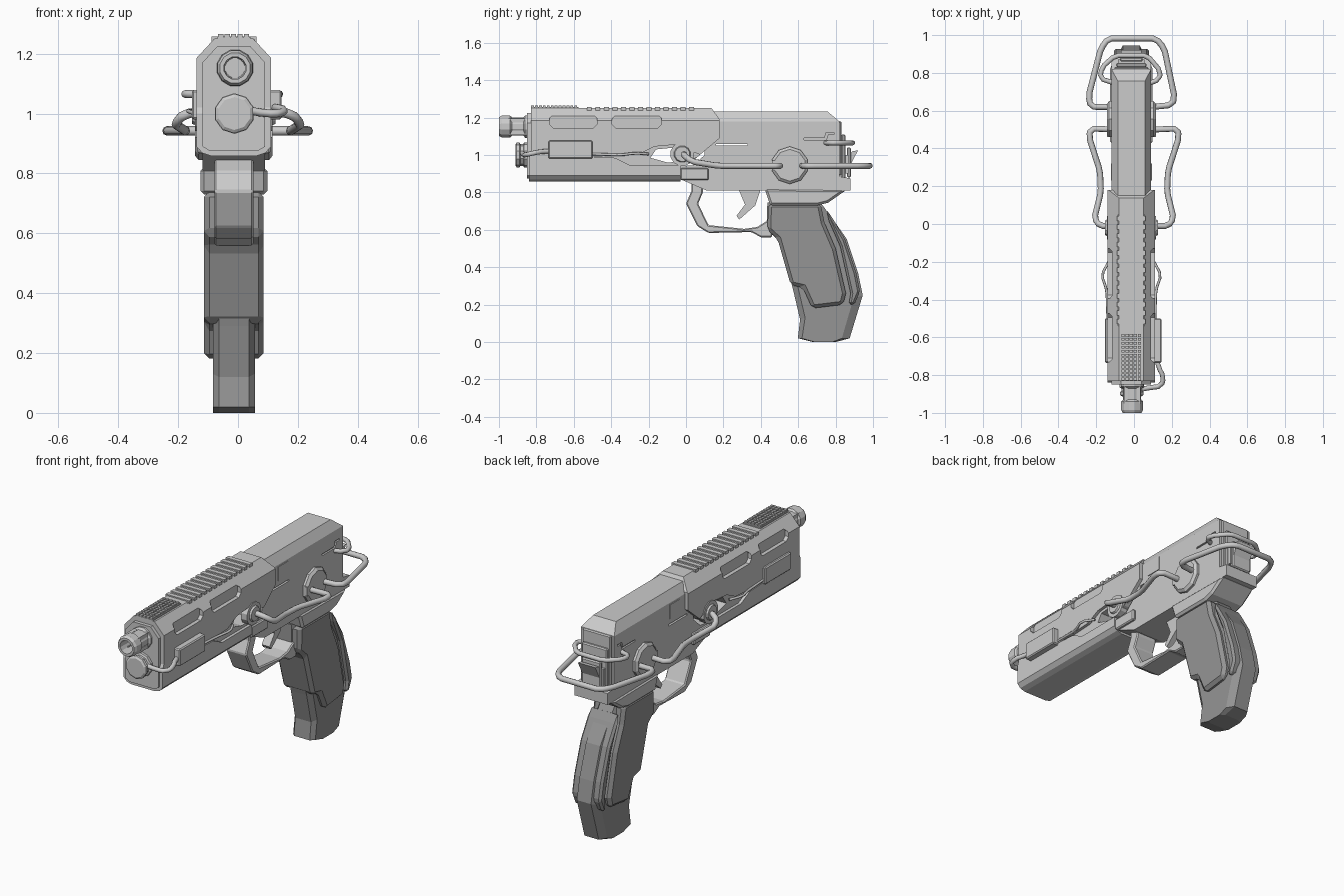
import bpy, bmesh, math
from mathutils import Vector

if "Cube" in bpy.data.objects:
    bpy.data.objects.remove(bpy.data.objects["Cube"])

C = -0.014  # centre plane of the body
dark = bpy.data.materials.new("dark_grip")
dark.diffuse_color = (0.3, 0.3, 0.3, 1)
dark.use_nodes = True
dark.node_tree.nodes["Principled BSDF"].inputs["Base Color"].default_value = dark.diffuse_color


def finish(name, bm, bevel=0, mat=None):
    bmesh.ops.recalc_face_normals(bm, faces=bm.faces)
    me = bpy.data.meshes.new(name)
    bm.to_mesh(me)
    bm.free()
    ob = bpy.data.objects.new(name, me)
    bpy.context.collection.objects.link(ob)
    if mat:
        me.materials.append(mat)
    if bevel:
        m = ob.modifiers.new("bevel", 'BEVEL')
        m.width, m.segments, m.limit_method = bevel, 1, 'ANGLE'
    return ob


def loft(name, rings, bevel=0, mat=None):
    bm = bmesh.new()
    vs = [[bm.verts.new(p) for p in r] for r in rings]
    n = len(vs[0])
    for a, b in zip(vs, vs[1:]):
        for i in range(n):
            bm.faces.new((a[i], a[(i + 1) % n], b[(i + 1) % n], b[i]))
    bm.faces.new(vs[0])
    bm.faces.new(vs[-1])
    return finish(name, bm, bevel, mat)


def side(name, yz, x0, x1, bevel=0, mat=None):
    """Side profile extruded across x."""
    return loft(name, [[(x, y, z) for y, z in yz] for x in (x0, x1)], bevel, mat)


def section(name, half, y0, y1):
    """Mirrored half section (half width, z) extruded along y."""
    xz = [(C + x, z) for x, z in half] + [(C - x, z) for x, z in reversed(half)]
    return loft(name, [[(x, y, z) for x, z in xz] for y in (y0, y1)])


def box(name, x0, x1, y0, y1, z0, z1, bevel=0):
    return side(name, [(y0, z0), (y1, z0), (y1, z1), (y0, z1)], x0, x1, bevel)


def boolean(ob, cutter, op='DIFFERENCE'):
    m = ob.modifiers.new("cut", 'BOOLEAN')
    m.object, m.operation, m.solver = cutter, op, 'EXACT'
    bpy.context.view_layer.objects.active = ob
    bpy.ops.object.modifier_apply(modifier="cut")
    bpy.data.objects.remove(cutter)


def turned(name, prof, x, z, n, axis='y'):
    """Rings of (position, radius) along y, or along x where x is then y."""
    rings = []
    for p, r in prof:
        ring = []
        for i in range(n):
            a = math.tau * (i + .5) / n
            u, v = r * math.cos(a), r * math.sin(a)
            ring.append((x + u, p, z + v) if axis == 'y' else (p, x + u, z + v))
        rings.append(ring)
    return loft(name, rings)


def pipe(name, pts, r):
    cu = bpy.data.curves.new(name, 'CURVE')
    cu.dimensions, cu.bevel_depth, cu.bevel_resolution = '3D', r, 2
    cu.use_fill_caps = True
    sp = cu.splines.new('POLY')
    out = [Vector(pts[0])]          # blunt each corner into two bends
    for a, p, b in zip(pts, pts[1:], pts[2:]):
        a, p, b = Vector(a), Vector(p), Vector(b)
        out += [p + (q - p).normalized() * min(.018, (q - p).length * .4) for q in (a, b)]
    out.append(Vector(pts[-1]))
    sp.points.add(len(out) - 1)
    for q, p in zip(sp.points, out):
        q.co = (*p, 1)
    ob = bpy.data.objects.new(name, cu)
    bpy.context.collection.objects.link(ob)


def slot(y0, y1, z0, z1, c=.02):
    return [(y0 + c, z0), (y1 - c, z0), (y1, z0 + c), (y1, z1 - c),
            (y1 - c, z1), (y0 + c, z1), (y0, z1 - c), (y0, z0 + c)]


# front slide and barrel shroud
slide = section("front_slide", [(.075, .858), (.105, .868), (.125, .89), (.125, 1.185), (.065, 1.25)], -.9, .3)
boolean(slide, side("p", [(-.84, .85), (-.03, .85), (-.03, .95), (.05, .98), (.18, 1.09), (.18, 1.19),
                          (.13, 1.26), (-.83, 1.26), (-.83, 1.02), (-.84, 1.0)], -.5, .5), 'INTERSECT')
boolean(slide, side("p", [(-.19, .985), (-.16, 1.03), (-.06, 1.04), (.03, .995), (0, .965), (-.1, .96)], -.5, .5))
for s in (1, -1):
    a, b = C + s * .108, C + s * .3
    boolean(slide, side("p", [(-.5, .99), (-.25, 1.005), (-.17, 1.045), (-.06, 1.055), (.08, 1.0),
                              (-.04, .945), (-.3, .945), (-.38, .985)], a, b))
    for y0, y1 in ((-.73, -.475), (-.395, -.13)):
        boolean(slide, side("p", slot(y0, y1, 1.145, 1.215), C + s * .103, b))

# nose plate, muzzle and lower emitter
section("nose_plate", [(.08, .875), (.105, .89), (.105, 1.17), (.055, 1.225)], -.85, -.83)
turned("muzzle", [(-.82, .062), (-.86, .062), (-.87, .05), (-.93, .05), (-.94, .06), (-.985, .06),
                  (-1, .052), (-1, .038), (-.9, .034)], -.01, 1.152, 12)
for i in range(4):
    a = math.tau * (i + .5) / 4
    x, z = -.01 + .047 * math.cos(a), 1.152 + .047 * math.sin(a)
    box("muzzle_rib", x - .011, x + .011, -.95, -.85, z - .011, z + .011)
turned("lower_emitter", [(-.82, .068), (-.865, .068), (-.87, .058), (-.885, .058), (-.89, .066),
                         (-.905, .066), (-.912, .055)], -.012, 1.0, 10)

# top rails
for i in range(13):
    y = -.53 + i * .0455
    box("rail_tooth", C - .075, C + .075, y, y + .026, 1.235, 1.257)
box("rail_base", C - .07, C + .07, -.54, .05, 1.23, 1.247)
box("front_sight_base", C - .055, C + .055, -.83, -.575, 1.24, 1.256)
for i in range(12):
    for j in range(5):
        x, y = C - .052 + j * .0215, -.828 + i * .021
        box("grip_stud", x, x + .017, y, y + .015, 1.25, 1.265)

# rear frame
frame = section("rear_frame", [(.105, .7), (.105, 1.18), (.072, 1.232)], -.2, 1)
boolean(frame, side("p", [(-.03, .94), (-.03, .87), (.11, .81), (.88, .81), (.88, .875), (.82, .885), (.82, 1.18),
                          (.735, 1.25), (.1, 1.25), (.1, 1.0), (.04, .945)], -.5, .5), 'INTERSECT')
slit = [(.16, 1.05), (.33, 1.05), (.33, 1.06), (.16, 1.06)]
boolean(frame, side("p", slit, -.5, .5))
boolean(slide, side("p", slit, -.5, .5))
for s in (1, -1):
    boolean(frame, side("p", [(.63, 1.09), (.74, 1.09), (.75, 1.12), (.79, 1.12), (.79, 1.11), (.76, 1.11),
                              (.75, 1.08), (.63, 1.08)], C + s * .095, C + s * .3))
    box("frame_panel", C + s * .1, C + s * .109, .23, .32, 1.09, 1.17)
    box("lower_rail", C + s * .1, C + s * .122, -.03, .12, .865, .93, .006)
side("grip_neck", [(.42, .82), (.45, .73), (.7, .73), (.76, .745), (.86, .815)], C - .112, C + .112, .012)

# rear plates and hammer
for y, w, z0, z1 in ((.81, .09, .89, 1.18), (.83, .08, .87, 1.11), (.86, .06, .88, 1.04)):
    box("rear_plate", C - w, C + w, y, y + .022, z0, z1, .006)
box("rear_block", C - .07, C + .07, .8, .87, .9, 1.0)
side("hammer", [(.84, .93), (.87, .93), (.92, 1.025), (.89, 1.02), (.84, .97)], C - .055, C + .055)

# side details on both flanks
for s in (1, -1):
    turned("pipe_hub", [(C + s * .09, .1), (C + s * .118, .1), (C + s * .13, .085)], .555, .945, 10, 'x')
    box("hub_lug", C + s * .1, C + s * .13, .46, .49, .92, .97)
    turned("front_hub", [(C + s * .09, .065), (C + s * .13, .065), (C + s * .13, .045), (C + s * .14, .04)],
           -.02, 1.005, 12, 'x')
    box("side_box", C + s * .11, C + s * (.16 if s > 0 else .14), -.735, -.5, .98, 1.078, .006)
    pipe("thin_cable", [(C + s * .125, -.5, 1.005), (C + s * .13, -.35, 1.0), (C + s * .158, -.27, 1.01),
                        (C + s * .12, -.2, 1.005)], .007)
    # long cable between the hubs
    pipe("side_cable", [(s * .11, -.01, 1.005), (s * .18, -.012, 1.0), (s * .21, .03, .965), (s * .175, .17, .942),
                        (s * .18, .28, .942), (s * .238, .46, .942), (s * .23, .505, .942), (s * .1, .5, .942)], .016)

# rear loops
pipe("rear_loop", [(.1, .62, .942), (.2, .63, .942), (.215, .67, .942), (.16, .93, .942), (.115, .983, .942),
                   (-.135, .983, .942), (-.175, .93, .942), (-.24, .68, .942), (-.23, .62, .942),
                   (-.1, .62, .942)], .016)
pipe("upper_loop", [(.08, .745, 1.065), (.135, .765, 1.065), (.14, .81, 1.065), (.07, .892, 1.065),
                    (-.1, .892, 1.065), (-.17, .83, 1.065), (-.18, .77, 1.065), (-.1, .745, 1.065)], .013)
pipe("front_cable", [(.04, -.875, 1.01), (.09, -.865, 1.0), (.145, -.86, 1.0), (.158, -.81, 1.012),
                     (.13, -.76, 1.02), (.12, -.71, 1.02)], .013)

# trigger and guard
side("trigger_guard", [(.03, .85), (.03, .81), (.0, .74), (.06, .62), (.12, .583), (.35, .588), (.4, .56), (.46, .56),
                       (.46, .66), (.42, .64), (.38, .615), (.31, .605), (.12, .625), (.065, .74), (.09, .8),
                       (.09, .85)], C - .065, C + .065, .006)
side("trigger", [(.28, .82), (.4, .82), (.37, .73), (.285, .655), (.27, .675), (.315, .735)], C - .025, C + .025)

# grip core: chamfered rings of (front y, z, back y, z)
rings = []
for f, fz, b, bz in ((.435, .745, .72, .745), (.43, .6, .79, .65), (.5, .54, .86, .55), (.57, .29, .92, .37),
                     (.61, .12, .945, .25), (.598, .02, .875, .02), (.68, 0, .8, 0)):
    half = [(.05, 0), (.07, .08), (.07, .85), (.045, 1)]
    row = [(w, f + (b - f) * t, fz + (bz - fz) * t) for w, t in half]
    rings.append([(C + w, y, z) for w, y, z in row] + [(C - w, y, z) for w, y, z in reversed(row)])
loft("grip_core", rings, 0, dark)

# wide grip shells with a groove before the back strip
side("grip_shell", [(.44, .74), (.435, .6), (.49, .55), (.56, .305), (.625, .29), (.675, .18), (.84, .2),
                    (.855, .26), (.8, .5), (.74, .64), (.72, .74)], C - .1, C + .1, .018, dark)
side("grip_back_strip", [(.75, .71), (.765, .645), (.825, .51), (.88, .26), (.87, .2), (.9, .2), (.93, .27),
                         (.91, .37), (.85, .55), (.785, .66)], C - .093, C + .093, .012, dark)
